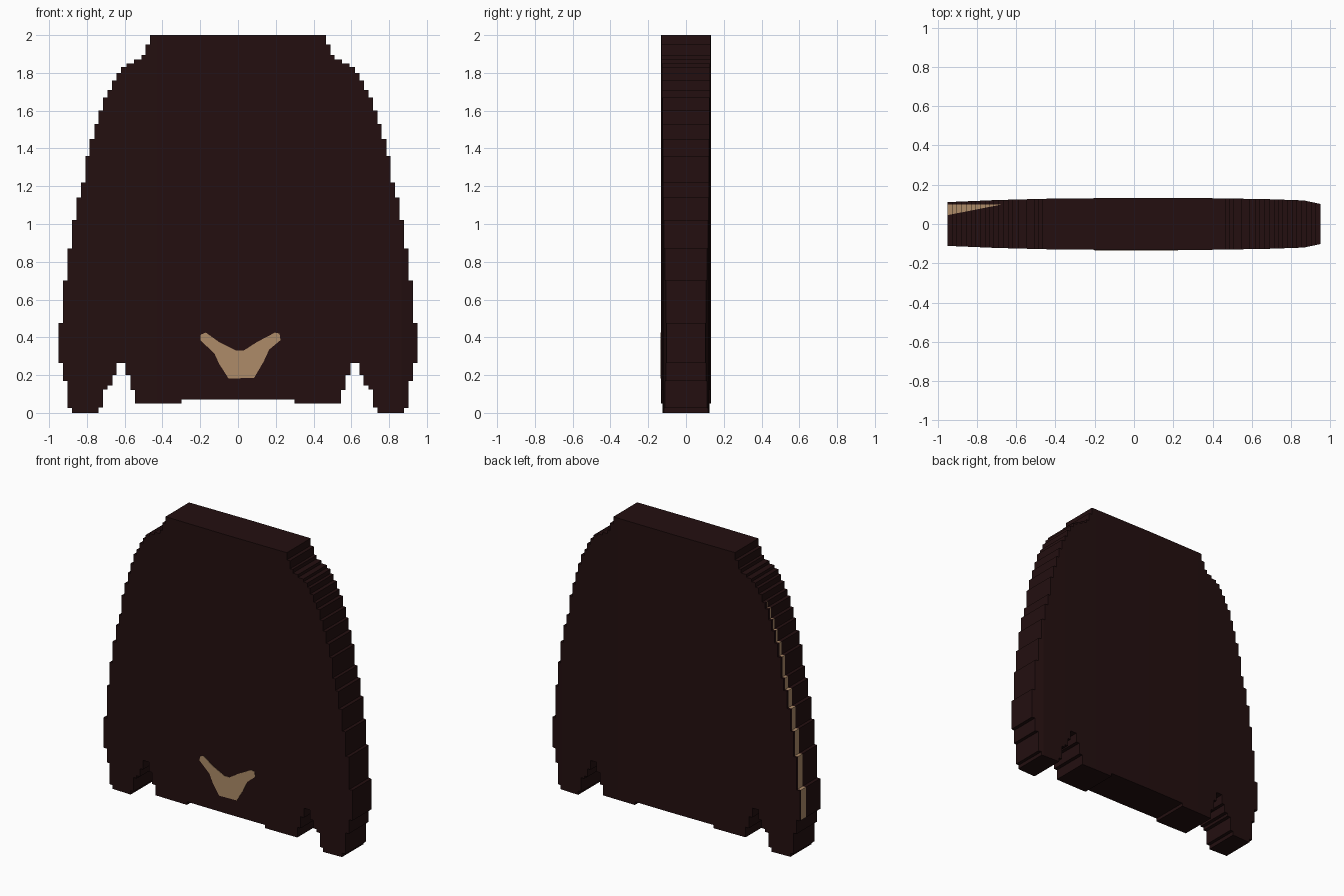
import bpy, bmesh
from mathutils import Vector

if "Cube" in bpy.data.objects:
    bpy.data.objects.remove(bpy.data.objects["Cube"])


def material(name, rgb):
    m = bpy.data.materials.new(name)
    m.diffuse_color = (*rgb, 1)
    m.use_nodes = True
    m.node_tree.nodes["Principled BSDF"].inputs["Base Color"].default_value = m.diffuse_color
    return m


DARK = material("dark brown", (0.0170, 0.0048, 0.0050))
TAN = material("tan", (0.42, 0.26, 0.14))

# Half depth of the slab at knots across its width
DEPTH = [(-0.96, 0.111), (-0.70, 0.122), (-0.43, 0.129), (-0.01, 0.133),
         (0.43, 0.131), (0.695, 0.126), (0.865, 0.120), (0.96, 0.100)]


def half_depth(x):
    for (x0, d0), (x1, d1) in zip(DEPTH, DEPTH[1:]):
        if x <= x1:
            return d0 + (d1 - d0) * (x - x0) / (x1 - x0)
    return DEPTH[-1][1]


def staircase(start, steps):
    """Outline points from (x, next z) steps, turning only at right angles."""
    pts, z = [], start
    for x, z_next in steps:
        pts += [(x, z), (x, z_next)]
        z = z_next
    return pts


def prism(bm, outline, y0, y1):
    face = bm.faces.new([bm.verts.new((x, y0, z)) for x, z in outline])
    res = bmesh.ops.extrude_face_region(bm, geom=[face])
    for v in res["geom"]:
        if isinstance(v, bmesh.types.BMVert):
            v.co.y = y1
    bmesh.ops.recalc_face_normals(bm, faces=bm.faces[:])


def cut(bm, faces, co, no):
    geom = set(faces)
    for f in faces:
        geom.update(f.edges, f.verts)
    bmesh.ops.bisect_plane(bm, geom=list(geom), plane_co=co, plane_no=no, dist=1e-5)


def add_object(name, bm, mats):
    me = bpy.data.meshes.new(name)
    bm.to_mesh(me)
    bm.free()
    for m in mats:
        me.materials.append(m)
    ob = bpy.data.objects.new(name, me)
    bpy.context.collection.objects.link(ob)
    return ob


# Stepped right half of the outline: lower edge and notch, leg, outer flank
notch = staircase(0.072, [(0.30, 0.05), (0.545, 0.12), (0.57, 0.20), (0.595, 0.265),
                          (0.642, 0.20), (0.665, 0.145), (0.69, 0.125), (0.715, 0.028),
                          (0.738, 0.0)])
flank = staircase(0.0, [(0.88, 0.026), (0.903, 0.17), (0.926, 0.265), (0.95, 0.475),
                        (0.926, 0.70), (0.903, 0.87), (0.88, 1.02), (0.855, 1.14),
                        (0.83, 1.22), (0.808, 1.36), (0.785, 1.45), (0.76, 1.53),
                        (0.738, 1.60), (0.715, 1.67), (0.69, 1.71), (0.668, 1.76),
                        (0.642, 1.80), (0.62, 1.83), (0.59, 1.85), (0.55, 1.87),
                        (0.51, 1.895), (0.49, 1.95), (0.465, 2.0)])
half = notch + flank
outline = half + [(-x, z) for x, z in reversed(half)]

# Slab body, gently thinner toward its sides
bm = bmesh.new()
prism(bm, outline, -1, 1)
for x, _ in DEPTH[1:-1]:
    cut(bm, bm.faces[:], (x, 0, 0), (1, 0, 0))
for v in bm.verts:
    v.co.y *= half_depth(v.co.x)

# Tan wedge along the rear of the left flank
def is_flank(f):
    c = f.calc_center_median()
    return abs(f.normal.y) < 0.5 and c.x < -0.63 and c.z > 0.27


wedge_co, wedge_no = Vector((-0.95, 0.045, 0)), Vector((-0.055, 0.28, 0)).normalized()
cut(bm, [f for f in bm.faces if is_flank(f)], (0, 0.100, 0), (0, 1, 0))
cut(bm, [f for f in bm.faces if is_flank(f)], wedge_co, wedge_no)
for f in bm.faces:
    c = f.calc_center_median()
    if is_flank(f) and c.y < 0.100 and (c - wedge_co).dot(wedge_no) > 0:
        f.material_index = 1
add_object("slab_body", bm, [DARK, TAN])

# Winged patch on the lower front
patch = [(-0.20, 0.385), (-0.197, 0.415), (-0.17, 0.425), (-0.10, 0.375), (-0.01, 0.33),
         (0.03, 0.33), (0.10, 0.375), (0.195, 0.425), (0.22, 0.42), (0.225, 0.385),
         (0.165, 0.335), (0.135, 0.27), (0.085, 0.185), (-0.05, 0.182), (-0.10, 0.26),
         (-0.125, 0.315)]
bm = bmesh.new()
prism(bm, patch, -0.135, -0.128)
add_object("front_patch", bm, [TAN])
